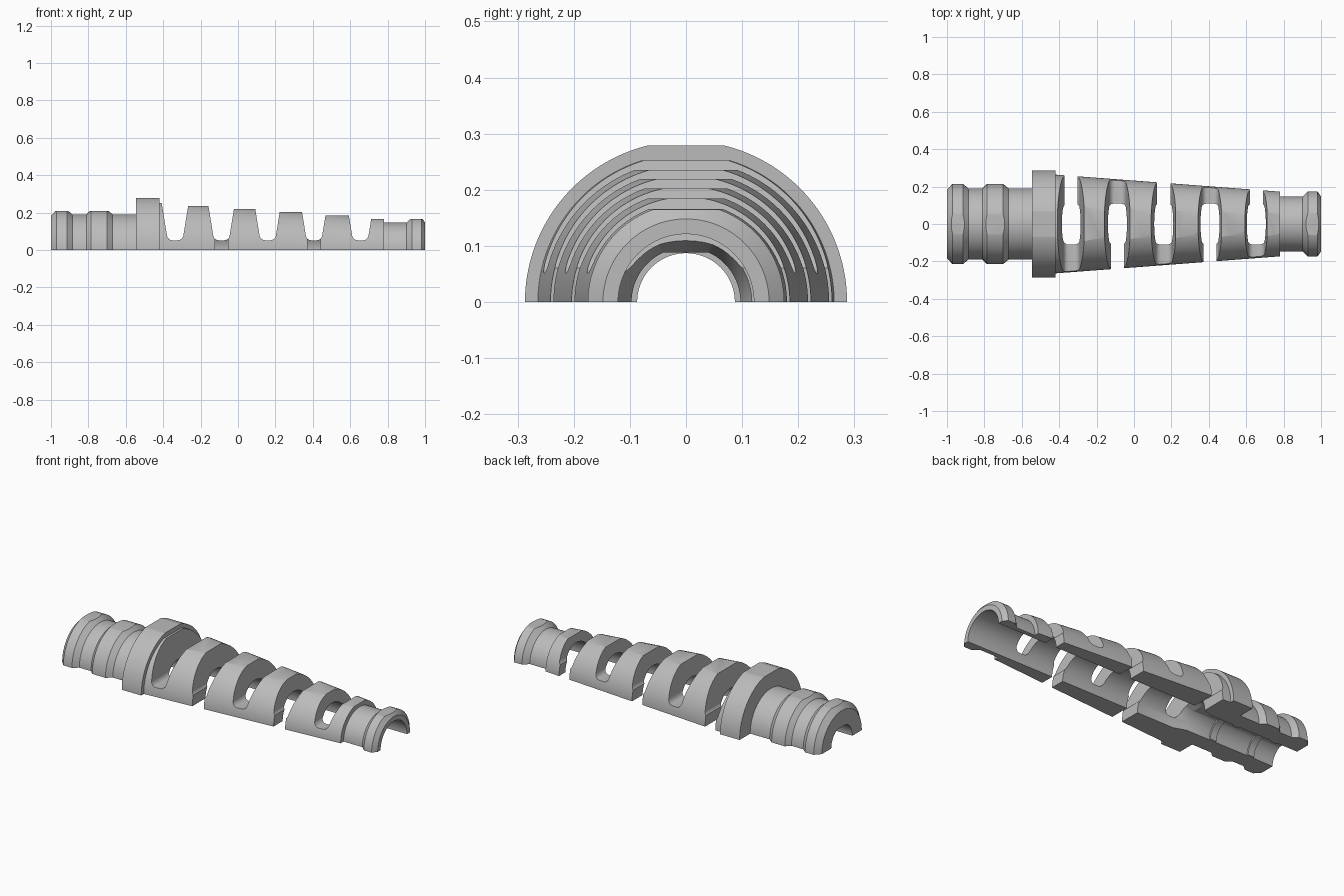
import bpy, bmesh, math

old = bpy.data.objects.get("Cube")
if old:
    bpy.data.objects.remove(old)

grey = bpy.data.materials.new("plain grey")
grey.use_nodes = True
GREY = (0.5, 0.5, 0.5, 1)
grey.diffuse_color = GREY
grey.node_tree.nodes["Principled BSDF"].inputs["Base Color"].default_value = GREY


def make_object(name, bm):
    bmesh.ops.recalc_face_normals(bm, faces=bm.faces)
    mesh = bpy.data.meshes.new(name)
    bm.to_mesh(mesh)
    bm.free()
    obj = bpy.data.objects.new(name, mesh)
    bpy.context.collection.objects.link(obj)
    return obj


def half_lathe(name, profile, segments=96):
    """Turn a closed (x, radius) profile half way round the x axis."""
    bm = bmesh.new()
    rings = []
    for i in range(segments + 1):
        a = math.pi * i / segments
        ring = []
        for x, r in profile:
            z = r * math.sin(a)
            if r < 0.1:  # the narrow bore has a flat ceiling
                z = min(z, 0.088)
            ring.append(bm.verts.new((x, r * math.cos(a), z)))
        rings.append(ring)
    n = len(profile)
    for a, b in zip(rings, rings[1:]):
        for j in range(n):
            k = (j + 1) % n
            bm.faces.new((a[j], a[k], b[k], b[j]))
    bm.faces.new(rings[0])
    bm.faces.new(rings[-1])
    return make_object(name, bm)


def prism(name, outline, y0, y1):
    """Extrude an (x, z) outline along y."""
    bm = bmesh.new()
    face = bm.faces.new([bm.verts.new((x, y0, z)) for x, z in outline])
    new = bmesh.ops.extrude_face_region(bm, geom=[face])["geom"]
    verts = [v for v in new if isinstance(v, bmesh.types.BMVert)]
    bmesh.ops.translate(bm, verts=verts, vec=(0, y1 - y0, 0))
    return make_object(name, bm)


def cut(target, cutter):
    cutter.hide_render = True
    mod = target.modifiers.new("cut", "BOOLEAN")
    mod.operation = "DIFFERENCE"
    mod.solver = "EXACT"
    mod.object = cutter
    bpy.context.view_layer.objects.active = target
    bpy.ops.object.modifier_apply(modifier=mod.name)
    bpy.data.objects.remove(cutter)


def rectangle(x0, x1, z0, z1):
    return [(x0, z0), (x1, z0), (x1, z1), (x0, z1)]


# Outside: ringed plug, collar, tapered sleeve, neck and end ring
outside = [(-1, 0.183), (-0.97, 0.215), (-0.915, 0.215), (-0.885, 0.19),
           (-0.81, 0.19), (-0.785, 0.215), (-0.70, 0.215), (-0.67, 0.19),
           (-0.545, 0.19), (-0.545, 0.287), (-0.42, 0.287), (-0.42, 0.264),
           (0.78, 0.173), (0.78, 0.146), (0.90, 0.146), (0.93, 0.175),
           (0.98, 0.175), (1, 0.148)]
# Bore: wide in the sleeve, then a funnel into the narrow bore with grip ribs
bore = [(1, 0.121), (-0.36, 0.121), (-0.43, 0.097)]
for x in (-0.6, -0.85):
    bore += [(x + 0.02, 0.097), (x + 0.02, 0.087), (x - 0.02, 0.087), (x - 0.02, 0.097)]
bore.append((-1, 0.097))
sleeve = half_lathe("strain_relief_half", outside + bore)

# Flats along the top
flats = [(-1.1, -0.86, 0.208), (-0.83, -0.62, 0.208), (-0.56, -0.42, 0.279),
         (-0.42, -0.335, 0.252), (-0.335, -0.09, 0.235), (-0.09, 0.155, 0.219),
         (0.155, 0.405, 0.202), (0.405, 0.655, 0.184), (0.655, 0.84, 0.166),
         (0.86, 1.1, 0.165)]
for x0, x1, z in flats:
    cut(sleeve, prism("flat_cutter", rectangle(x0, x1, z, 0.4), -0.4, 0.4))

# Flex slots: tapered U cuts, open to the base on alternating sides
half_u = [(0.08, 0.3), (0.045, 0.085)]
for step in range(1, 6):
    a = math.pi / 2 * step / 5
    half_u.append((0.015 + 0.03 * math.cos(a), 0.085 - 0.033 * math.sin(a)))
for i in range(5):
    cx = -0.336 + 0.2475 * i
    u_shape = [(cx + x, z) for x, z in half_u]
    u_shape += [(cx - x, z) for x, z in reversed(half_u)]
    cut(sleeve, prism("slot_cutter", u_shape, -0.4, 0.4))
    side = 0.4 if i % 2 == 0 else -0.4
    gap = rectangle(cx - 0.035, cx + 0.035, -0.05, 0.1)
    cut(sleeve, prism("gap_cutter", gap, 0, side))

# Finish
sleeve.data.materials.clear()
sleeve.data.materials.append(grey)
for poly in sleeve.data.polygons:
    poly.material_index = 0
bpy.ops.object.select_all(action="DESELECT")
sleeve.select_set(True)
bpy.context.view_layer.objects.active = sleeve
bpy.ops.object.shade_smooth_by_angle(angle=math.radians(20))
